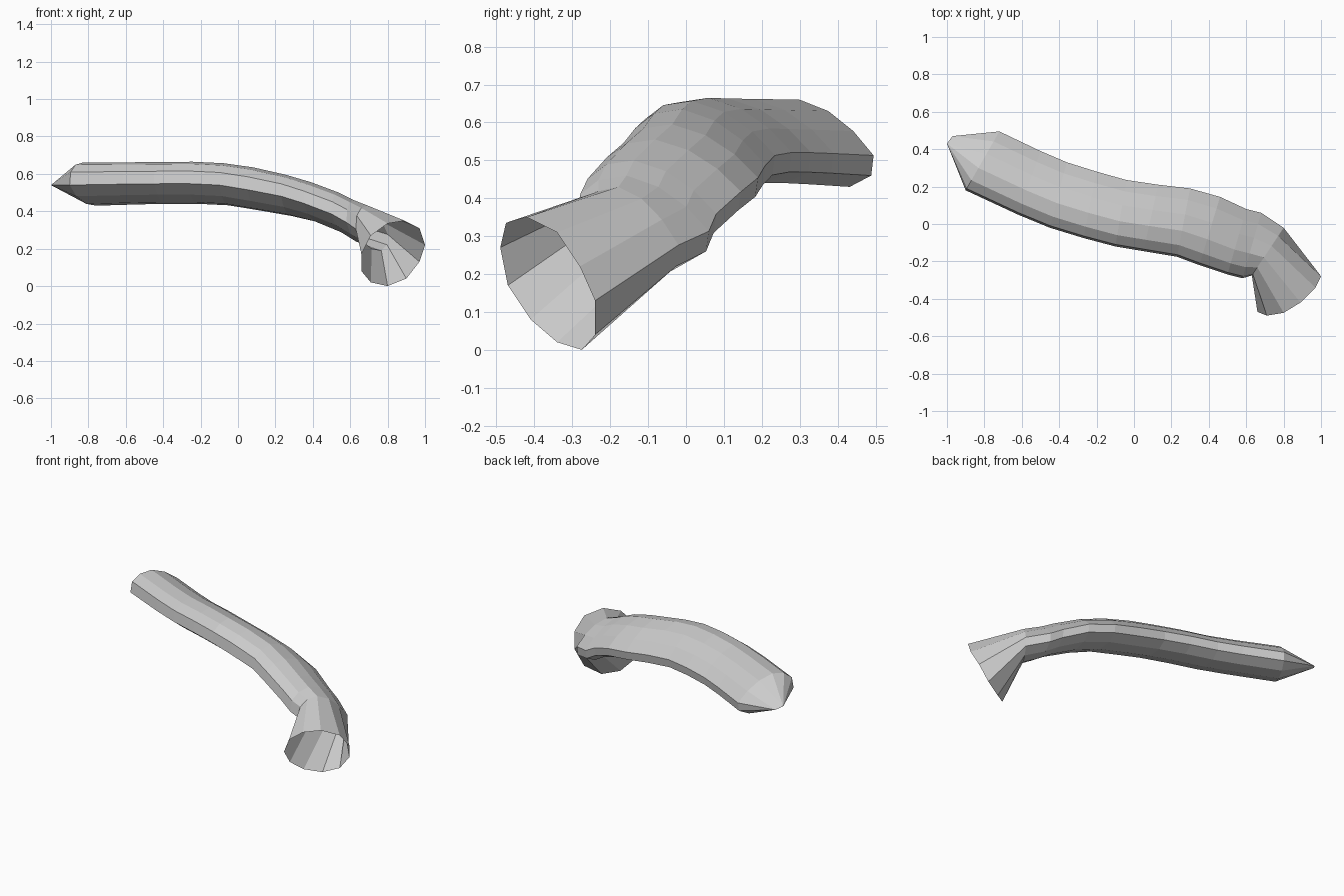
import bpy, bmesh

# tilted oval section: (across from front edge to back edge, height), both 0..1
SECTION = [(0, .48), (.03, .78), (.17, .95), (.38, 1), (.62, .87), (.83, .64),
           (1, .36), (.98, .13), (.8, 0), (.5, .04), (.2, .22)]

# stations along the tube: front edge x, y, back edge x, y, bottom z, top z
STATIONS = [
    (-.90, .18, -.72, .495, .43, .66),
    (-.62, .05, -.50, .39, .437, .662),
    (-.45, -.02, -.36, .33, .44, .663),
    (-.27, -.075, -.20, .28, .44, .665),
    (-.10, -.12, -.04, .235, .432, .657),
    (.05, -.145, .13, .21, .405, .635),
    (.23, -.175, .30, .19, .375, .595),
    (.35, -.22, .46, .145, .34, .555),
    (.50, -.27, .60, .08, .28, .50),
    (.58, -.29, .68, .06, .23, .46),
    (.63, -.275, .80, -.02, .19, .43),
]

# open mouth rim, in the same order as the section
MOUTH = [(.66, -.47, .17), (.71, -.49, .27), (.80, -.475, .335), (.89, -.42, .35),
         (.97, -.34, .31), (1.0, -.28, .22), (.97, -.24, .13), (.90, -.24, .04),
         (.80, -.275, 0), (.71, -.34, .02), (.66, -.41, .08)]


def ring(fx, fy, bx, by, lo, hi):
    return [(fx + (bx - fx) * t, fy + (by - fy) * t, lo + (hi - lo) * h) for t, h in SECTION]


bm = bmesh.new()

# closed wedge tip, bent tube body and flared mouth lofted together
tip = [(-1, .43, .54) if t < .7 else (-.97, .47, .525) for t, h in SECTION]
rings = [tip] + [ring(*s) for s in STATIONS] + [MOUTH]
loops = [[bm.verts.new(p) for p in r] for r in rings]
n = len(SECTION)
for a, b in zip(loops, loops[1:]):
    for i in range(n):
        j = (i + 1) % n
        bm.faces.new((a[i], a[j], b[j], b[i]))
bmesh.ops.remove_doubles(bm, verts=bm.verts[:], dist=.0005)
bmesh.ops.recalc_face_normals(bm, faces=bm.faces[:])

mesh = bpy.data.meshes.new("bent_tube")
bm.to_mesh(mesh)
bm.free()
bpy.context.collection.objects.link(bpy.data.objects.new("bent_tube", mesh))
